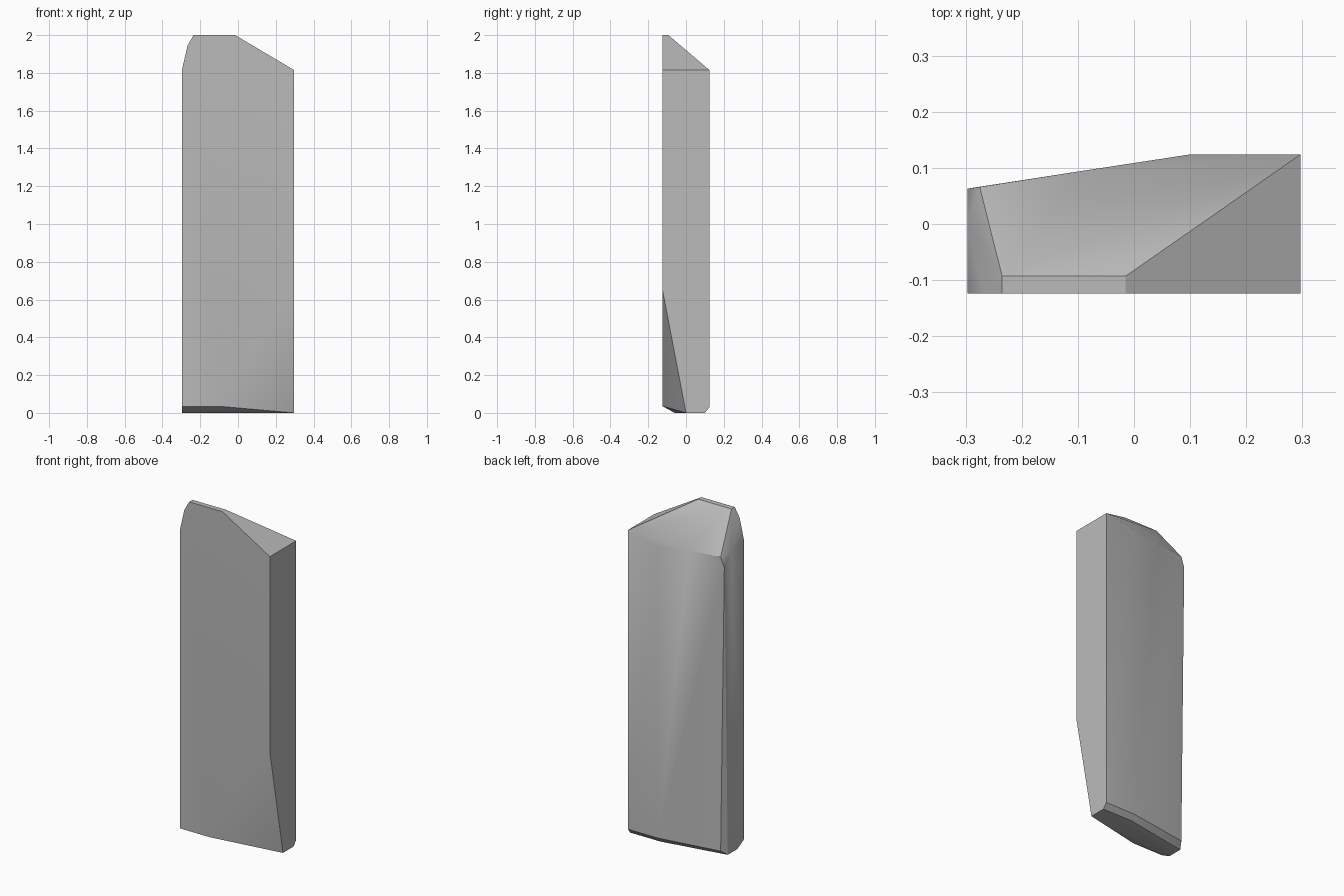
import bpy
import bmesh
from math import radians

cube = bpy.data.objects.get("Cube")
if cube:
    bpy.data.objects.remove(cube)

W, D = 0.297, 0.124  # half width and half depth
SHOULDER = 1.815     # height where the peaked top begins

# Crown: flat ridge, sloping shoulder and rounded corner
crown = [(x, y, 2) for x in (-0.235, -0.015) for y in (-D, -0.093)]
crown += [(W, y, SHOULDER) for y in (-D, D)]
crown += [(-0.267, -D, 1.945), (-W, -D, SHOULDER), (-W, 0, 1.8)]

# Back: flat strip, then a face tapering to a narrow side
back = [(0.15, D, 1.765), (0.1, D, 1.765), (0.1, D, 0.03), (W, D, 0.03),
        (-0.09, 0.095, 1.785), (-0.275, 0.066, 1.785), (-0.275, 0.066, 0.03),
        (-W, 0.063, 1.725)]

# Foot: chamfered underside and cut-away front corner
foot = [(W, 0.1, 0), (0.1, 0.1, 0), (-W, 0.03, 0), (-W, -0.06, 0),
        (W, 0, 0), (W, -D, 0.65), (-0.1, -D, 0.035), (-W, -D, 0.035)]

# Wrap the faceted block around its corners
bm = bmesh.new()
for corner in crown + back + foot:
    bm.verts.new(corner)
bmesh.ops.convex_hull(bm, input=bm.verts)
bmesh.ops.dissolve_limit(bm, angle_limit=radians(1), verts=bm.verts, edges=bm.edges)
bmesh.ops.recalc_face_normals(bm, faces=bm.faces)
mesh = bpy.data.meshes.new("stone_block")
bm.to_mesh(mesh)
bm.free()

block = bpy.data.objects.new("stone_block", mesh)
bpy.context.collection.objects.link(block)

# Plain grey stone
grey = bpy.data.materials.new("stone_grey")
grey.use_nodes = True
colour = (0.5, 0.5, 0.5, 1)
grey.diffuse_color = colour
grey.node_tree.nodes["Principled BSDF"].inputs["Base Color"].default_value = colour
mesh.materials.append(grey)

# Soften shallow facets while keeping the main edges sharp
bpy.ops.object.select_all(action="DESELECT")
block.select_set(True)
bpy.context.view_layer.objects.active = block
bpy.ops.object.shade_smooth_by_angle(angle=radians(30))
